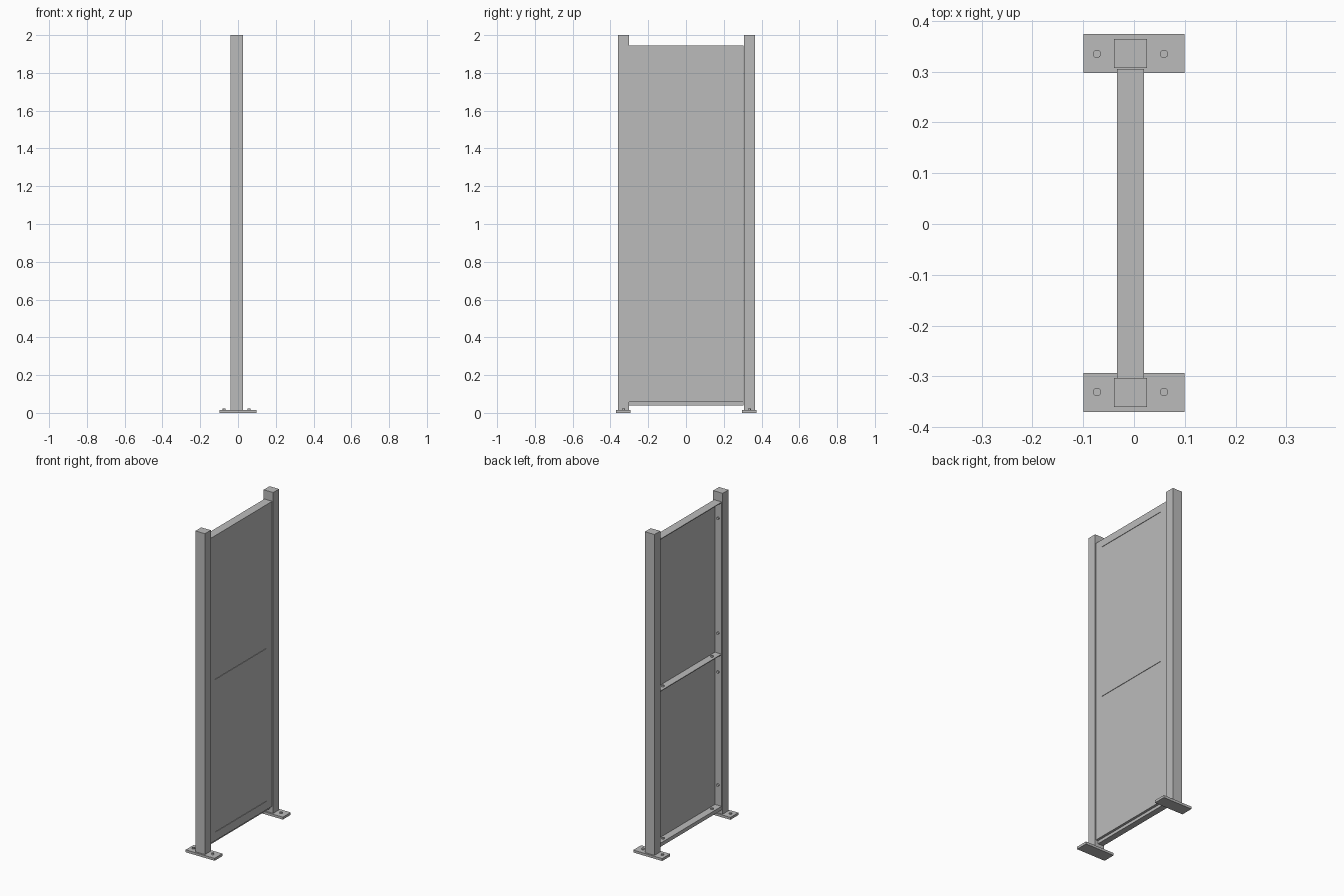
import bpy
import bmesh
from mathutils import Matrix

if "Cube" in bpy.data.objects:
    bpy.data.objects.remove(bpy.data.objects["Cube"])

steel = bpy.data.materials.new("grey steel")
steel.use_nodes = True
GREY = (0.5, 0.5, 0.5, 1)
steel.diffuse_color = GREY
steel.node_tree.nodes["Principled BSDF"].inputs["Base Color"].default_value = GREY


def finish(name, bm):
    mesh = bpy.data.meshes.new(name)
    bm.to_mesh(mesh)
    bm.free()
    mesh.materials.append(steel)
    obj = bpy.data.objects.new(name, mesh)
    bpy.context.collection.objects.link(obj)
    return obj


def box(name, x, y, z):
    """Box given by its (low, high) extent on each axis."""
    bm = bmesh.new()
    bmesh.ops.create_cube(bm, size=1)
    for v in bm.verts:
        v.co = [r[0] if c < 0 else r[1] for c, r in zip(v.co, (x, y, z))]
    return finish(name, bm)


def bolt(name, centre, axis="Z", length=0.012, radius=0.008):
    bm = bmesh.new()
    turn = Matrix.Rotation(1.5708, 4, "X") if axis == "Y" else Matrix()
    bmesh.ops.create_cone(bm, cap_ends=True, segments=20, radius1=radius,
                          radius2=radius, depth=length,
                          matrix=Matrix.Translation(centre) @ turn)
    obj = finish(name, bm)
    for p in obj.data.polygons:
        p.use_smooth = len(p.vertices) == 4
    for e in obj.data.edges:
        e.use_edge_sharp = True
    # only the rims stay sharp
    for e in obj.data.edges:
        a, b = (obj.data.vertices[i].co for i in e.vertices)
        along = abs(a.y - b.y) if axis == "Y" else abs(a.z - b.z)
        e.use_edge_sharp = along < length / 2


BACK, FRONT = -0.033, 0.02      # panel depth
HALF = 0.305                    # panel half width
LOW, HIGH = 0.058, 1.945        # panel height
T = 0.005                       # sheet thickness
SKIN = FRONT - 0.003            # face of the recessed fields

# Posts, base plates and anchor bolts
for side, s in (("front", -1), ("back", 1)):
    def span(a, b):
        return sorted((s * a + 0.002, s * b + 0.002))
    box(side + "_post", (-0.039, 0.026), span(0.305, 0.362), (0.012, 2))
    box(side + "_base_plate", (-0.099, 0.099), span(0.295, 0.372), (0, 0.015))
    for x in (-0.073, 0.059):
        bolt(side + "_anchor_bolt", (x, s * 0.333 + 0.002, 0.016))

    # Side flange of the panel with its bolts
    box(side + "_side_flange", (BACK, SKIN), sorted((s * HALF, s * (HALF - T))),
        (LOW, HIGH))
    for z in (0.19, 0.89, 1.13, 1.84):
        bolt(side + "_flange_bolt", (-0.01, s * (HALF - T - 0.002), z), "Y")

    # Bolts on the shelves
    for z in (LOW + T, 1.005):
        bolt(side + "_shelf_bolt", (-0.01, s * 0.24, z + 0.002))

# Panel sheet with raised frame around two fields
box("panel_sheet", (SKIN - T, SKIN), (-HALF, HALF), (LOW, HIGH))
FIELD = 0.252
for name, y0, y1 in (("front_stile", -HALF, -FIELD), ("back_stile", FIELD, HALF)):
    box(name, (SKIN, FRONT), (y0, y1), (LOW, HIGH))
for name, z0, z1 in (("bottom_frame", LOW, 0.11), ("middle_frame", 0.95, 1.055),
                     ("top_frame", 1.9, HIGH)):
    box(name, (SKIN, FRONT), (-FIELD, FIELD), (z0, z1))

# Horizontal flanges behind the sheet
for name, z in (("bottom_shelf", LOW), ("middle_shelf", 1.0), ("top_flange", HIGH - T)):
    box(name, (BACK, SKIN), (-HALF, HALF), (z, z + T))

# Set-back rail under the panel
box("bottom_rail", (BACK, 0.005), (-HALF, HALF), (0.04, LOW))
